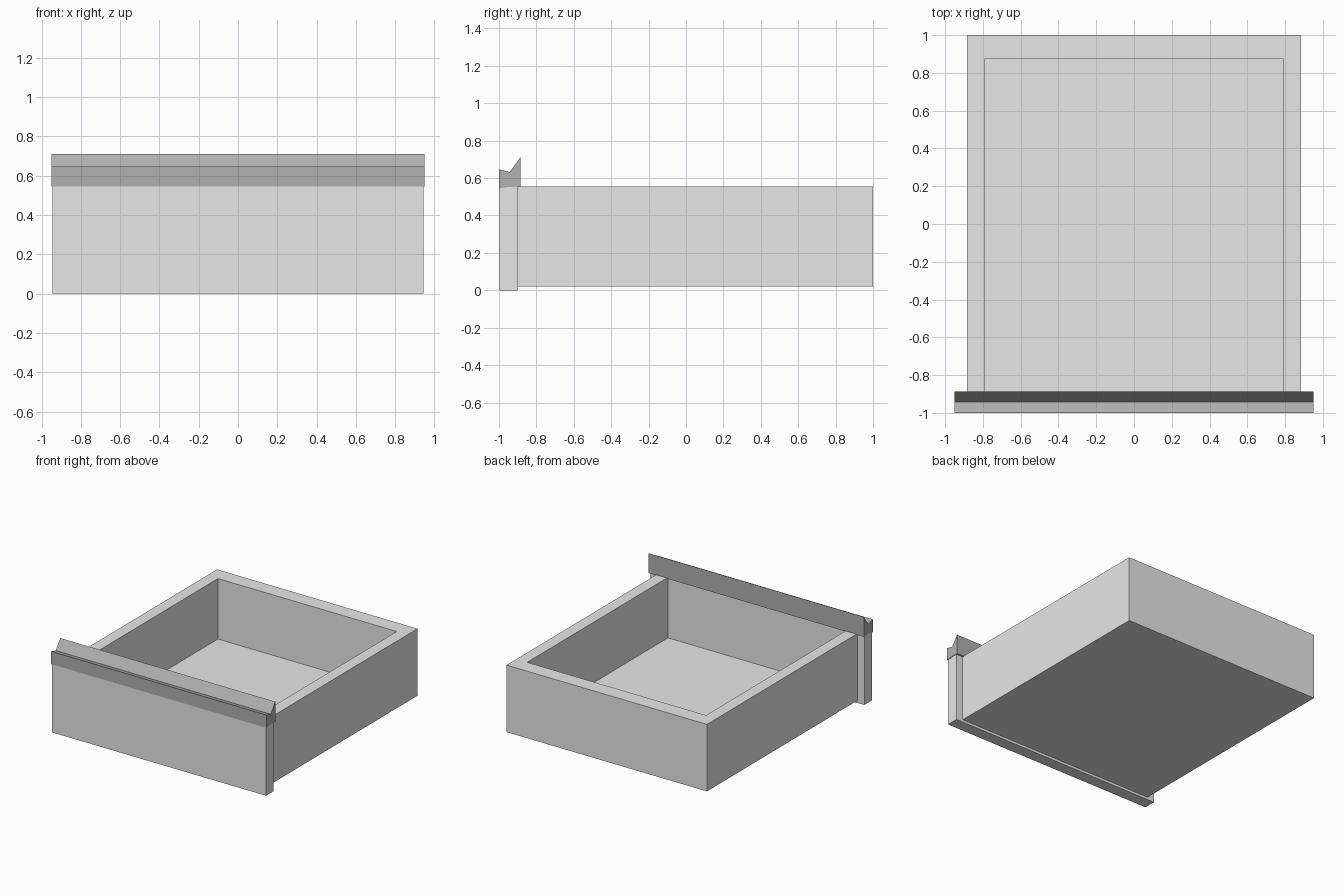
import bpy
import bmesh

if "Cube" in bpy.data.objects:
    bpy.data.objects.remove(bpy.data.objects["Cube"])


def material(name, v):
    m = bpy.data.materials.new(name)
    m.diffuse_color = (v, v, v, 1)
    m.use_nodes = True
    m.node_tree.nodes["Principled BSDF"].inputs["Base Color"].default_value = m.diffuse_color
    return m


light_grey = material("light grey", 0.8)
mid_grey = material("mid grey", 0.44)


def extruded(name, profile, half_width, mat):
    """Extrude a closed (y, z) profile along x, centred on x = 0."""
    bm = bmesh.new()
    face = bm.faces.new([bm.verts.new((-half_width, y, z)) for y, z in profile])
    out = bmesh.ops.extrude_face_region(bm, geom=[face])
    verts = [g for g in out["geom"] if isinstance(g, bmesh.types.BMVert)]
    bmesh.ops.translate(bm, verts=verts, vec=(2 * half_width, 0, 0))
    bmesh.ops.recalc_face_normals(bm, faces=bm.faces)
    mesh = bpy.data.meshes.new(name)
    bm.to_mesh(mesh)
    bm.free()
    mesh.materials.append(mat)
    ob = bpy.data.objects.new(name, mesh)
    bpy.context.collection.objects.link(ob)
    return ob


def rect(y0, y1, z0, z1):
    return [(y0, z0), (y1, z0), (y1, z1), (y0, z1)]


# Drawer tray, hollowed from above and open towards the front panel
tray = extruded("drawer_tray", rect(-0.9, 1.0, 0.02, 0.555), 0.885, light_grey)
cutter = extruded("tray_cutter", rect(-1.1, 0.875, 0.072, 0.9), 0.79, light_grey)
cutter.hide_render = True
cutter.hide_viewport = True
cutter.display_type = 'WIRE'
hollow = tray.modifiers.new("hollow", 'BOOLEAN')
hollow.operation = 'DIFFERENCE'
hollow.solver = 'EXACT'
hollow.object = cutter

# Front panel
extruded("front_panel", rect(-0.996, -0.9, 0.0, 0.552), 0.945, light_grey)

# Grooved handle rail along the top of the panel
extruded("handle_rail",
         [(-1.0, 0.545), (-0.945, 0.553), (-0.886, 0.551),
          (-0.886, 0.71), (-0.943, 0.632), (-1.0, 0.647)],
         0.95, mid_grey)
